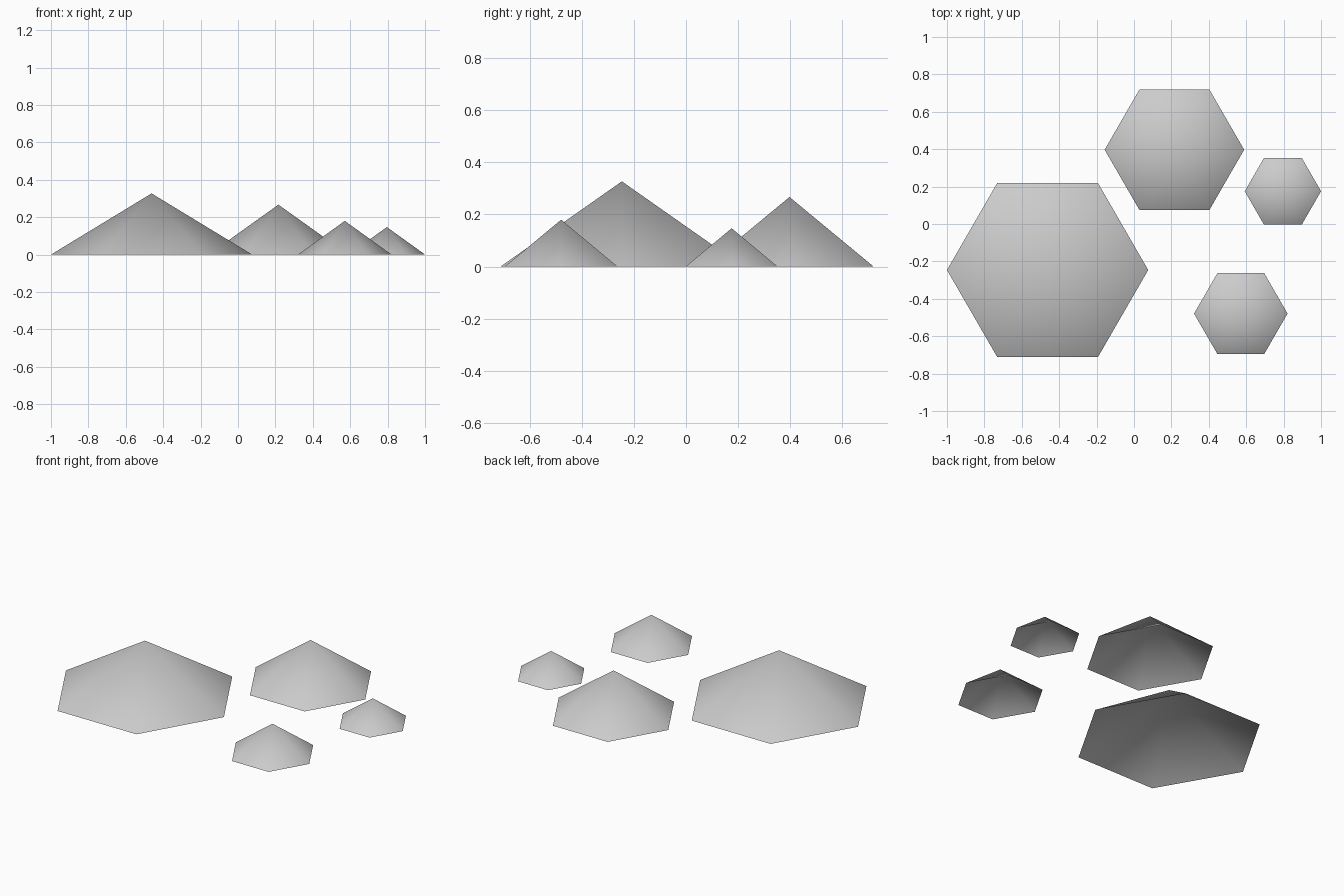
import bpy
import math

cube = bpy.data.objects.get("Cube")
if cube:
    bpy.data.objects.remove(cube, do_unlink=True)

# One plain grey for all the hills
grey = bpy.data.materials.new("light_grey")
grey.use_nodes = True
colour = (0.6, 0.6, 0.6, 1.0)
grey.diffuse_color = colour
grey.node_tree.nodes["Principled BSDF"].inputs["Base Color"].default_value = colour


def hill(name, x, y, radius, height):
    """Open six-sided cone with two corners on the x axis, smooth shaded."""
    bpy.ops.mesh.primitive_cone_add(
        vertices=6, radius1=radius, radius2=0, depth=height,
        end_fill_type='NOTHING', location=(x, y, height / 2),
        rotation=(0, 0, math.radians(30)))
    obj = bpy.context.object
    obj.name = name
    obj.data.materials.append(grey)
    bpy.ops.object.shade_smooth()


# Name, centre, radius, height
hill("large_hill", -0.462, -0.246, 0.538, 0.327)
hill("medium_hill", 0.216, 0.397, 0.373, 0.267)
hill("small_hill", 0.571, -0.479, 0.25, 0.18)
hill("tiny_hill", 0.796, 0.175, 0.204, 0.147)
